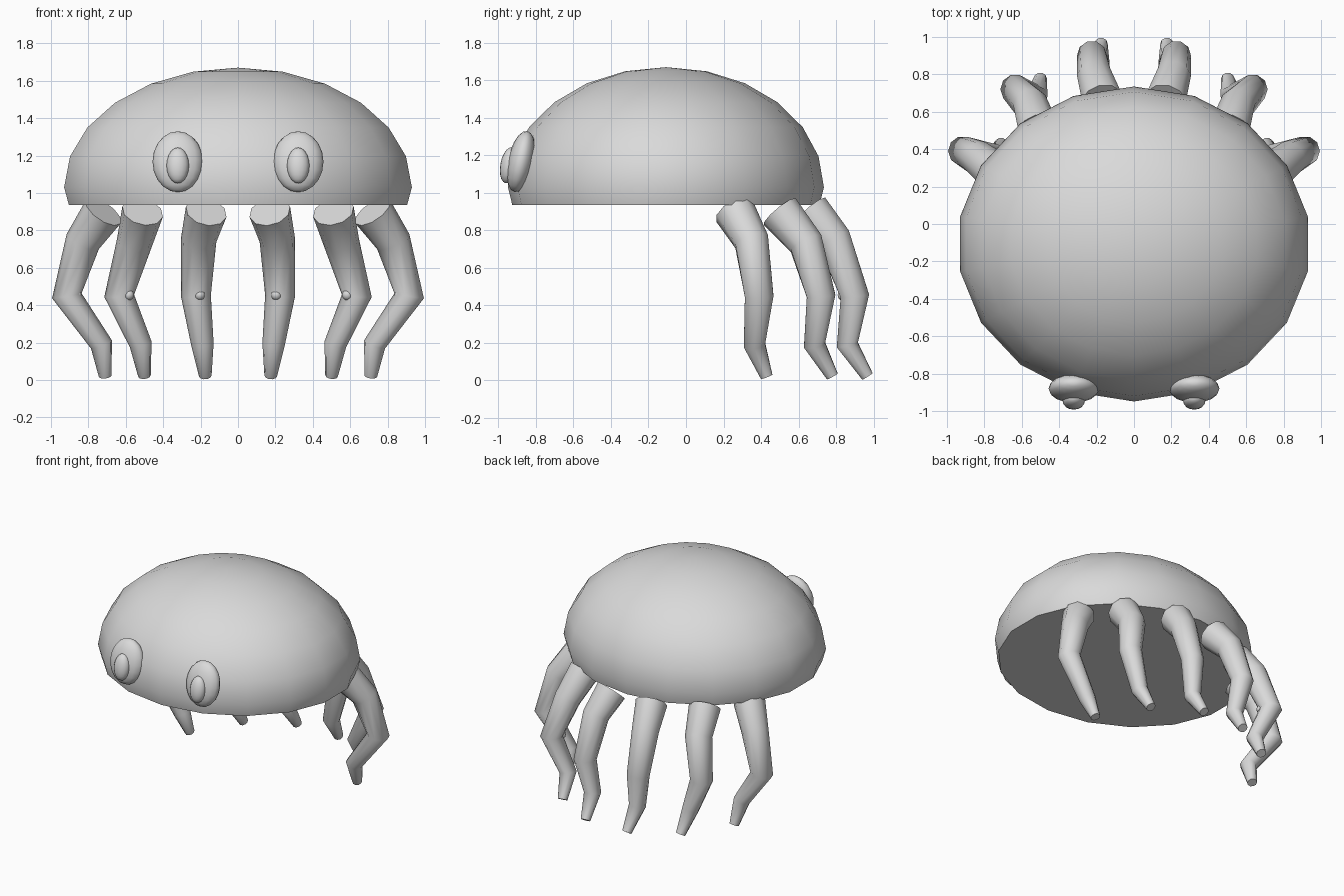
import bpy, bmesh, math
from mathutils import Vector, Matrix

if "Cube" in bpy.data.objects:
    bpy.data.objects.remove(bpy.data.objects["Cube"])

grey = bpy.data.materials.new("plain light grey")
grey.diffuse_color = (0.7, 0.7, 0.7, 1)
grey.use_nodes = True
grey.node_tree.nodes["Principled BSDF"].inputs["Base Color"].default_value = grey.diffuse_color


def finish(name, bm, angle):
    bmesh.ops.remove_doubles(bm, verts=bm.verts, dist=0.0005)
    bmesh.ops.recalc_face_normals(bm, faces=bm.faces)
    me = bpy.data.meshes.new(name)
    bm.to_mesh(me)
    bm.free()
    me.materials.append(grey)
    ob = bpy.data.objects.new(name, me)
    bpy.context.collection.objects.link(ob)
    bpy.ops.object.select_all(action='DESELECT')
    ob.select_set(True)
    bpy.context.view_layer.objects.active = ob
    bpy.ops.object.shade_smooth_by_angle(angle=math.radians(angle))
    return ob


def loft(rings):
    """Skin a list of closed rings and cap both ends."""
    bm = bmesh.new()
    vs = [[bm.verts.new(p) for p in r] for r in rings]
    n = len(vs[0])
    for a, b in zip(vs, vs[1:]):
        for i in range(n):
            bm.faces.new((a[i], a[(i + 1) % n], b[(i + 1) % n], b[i]))
    bm.faces.new(vs[0])
    bm.faces.new(vs[-1])
    return bm


def ellipsoid(name, centre, size, tilt=0, seg=16, rings=10):
    bm = bmesh.new()
    m = (Matrix.Translation(centre) @ Matrix.Rotation(math.radians(tilt), 4, 'X')
         @ Matrix.Diagonal((*size, 1)))
    bmesh.ops.create_uvsphere(bm, u_segments=seg, v_segments=rings, radius=1, matrix=m)
    return finish(name, bm, 60)


# Domed body: lower half cut flat just below the widest ring
profile = [(0.918, 0.935)] + [
    (0.944 * math.cos(math.radians(a)), 1.03 + 0.64 * math.sin(math.radians(a)))
    for a in range(0, 90, 15)]
rings = []
for r, z in profile:
    rings.append([(r * math.sin(math.tau * i / 18),
                   -0.107 + 0.892 * r * math.cos(math.tau * i / 18), z)
                  for i in range(18)])
bm = loft(rings)
# pull the top cap up to a pole
bm.faces.ensure_lookup_table()
bmesh.ops.poke(bm, faces=[bm.faces[-1]])
max(bm.verts, key=lambda v: (v.co.z, -len(v.link_edges))).co.z
pole = max(bm.verts, key=lambda v: len(v.link_edges))
pole.co = (0, -0.107, 1.67)
finish("dome_body", bm, 50)

# Legs: path points (right side), shared radii, and a small knob at the knee
radii = [0.112, 0.095, 0.08, 0.06, 0.034]
legs = {
    "back": ([(.17, .66, .90), (.21, .79, .75), (.225, .90, .45),
              (.19, .86, .19), (.175, .967, .022)], (.205, .838, .455)),
    "middle": ([(.51, .50, .90), (.555, .64, .73), (.635, .72, .45),
                (.52, .685, .19), (.50, .78, .022)], (.585, .67, .455)),
    "side": ([(.72, .26, .90), (.83, .35, .74), (.915, .39, .45),
              (.73, .365, .19), (.71, .43, .02)], (.865, .37, .455)),
}


def tube(path, sx):
    pts = [Vector((sx * x, y, z)) for x, y, z in path]
    rings = []
    for i, p in enumerate(pts):
        t = Vector((0, 0, 0))
        if i:
            t += (p - pts[i - 1]).normalized()
        if i < len(pts) - 1:
            t += (pts[i + 1] - p).normalized()
        t.normalize()
        u = Vector((0, 1, 0)).cross(t).normalized()
        w = t.cross(u)
        rings.append([p + radii[i] * (u * math.cos(math.tau * k / 10)
                                      + w * math.sin(math.tau * k / 10))
                      for k in range(10)])
    return loft(rings)


for side, sx in (("right", 1), ("left", -1)):
    for name, (path, knob) in legs.items():
        finish(f"{name}_leg_{side}", tube(path, sx), 55)
        ellipsoid(f"{name}_knee_knob_{side}", (sx * knob[0], knob[1], knob[2]),
                  (.03, .03, .03), seg=10, rings=6)
    # Eyes and pupils, leaning back with the dome
    ellipsoid(f"eye_{side}", (sx * .322, -.88, 1.167), (.135, .07, .166), tilt=-12)
    ellipsoid(f"pupil_{side}", (sx * .322, -.945, 1.147), (.06, .045, .097), tilt=-10)
